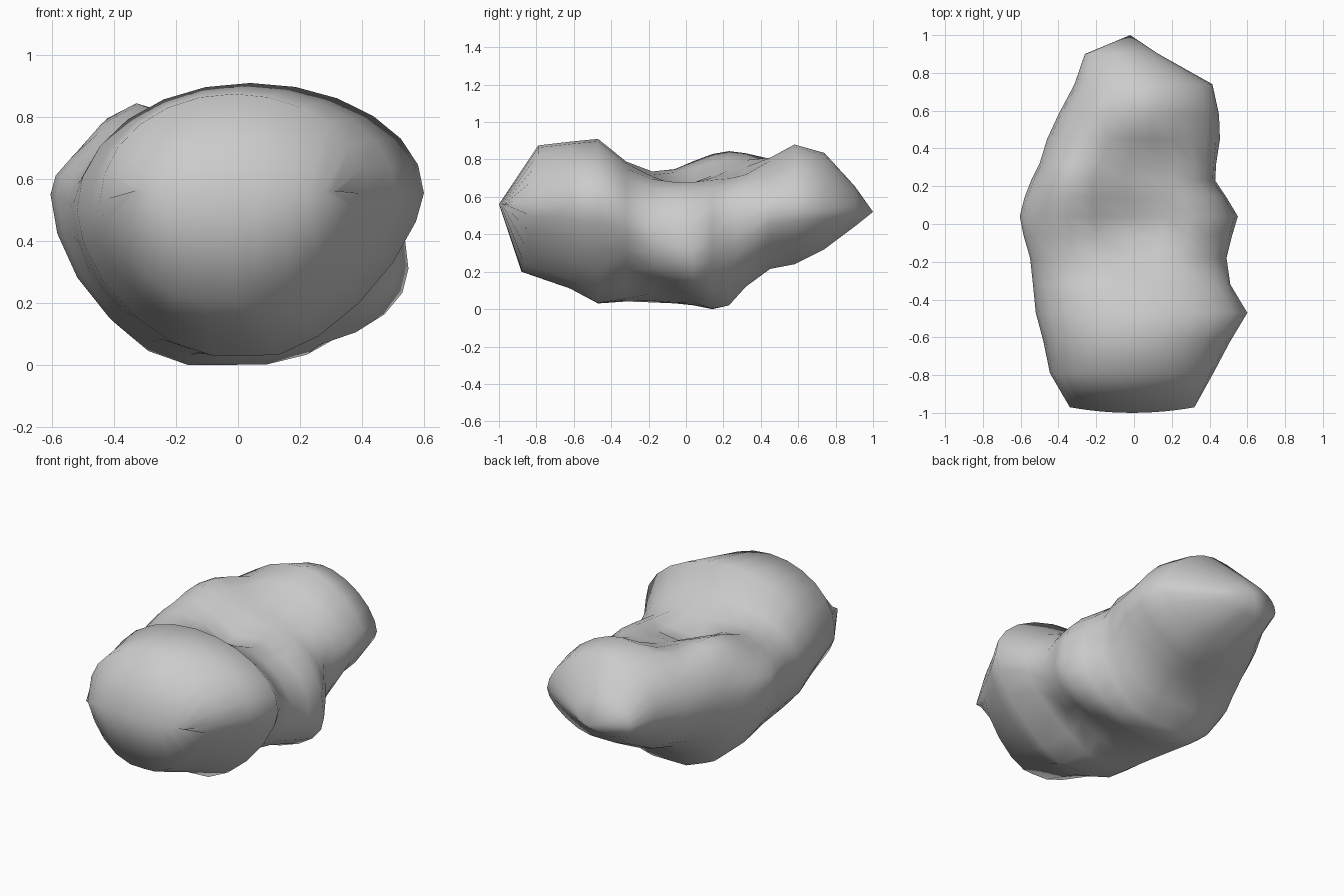
import bpy, bmesh
from math import cos, sin, pi, exp, copysign

# Cross-sections along y: y, left x, right x, bottom z, top z, left-side z, right-side z
SECTIONS = [
    (-0.97, -0.34, 0.32, 0.56, 0.56, 0.56, 0.56),
    (-0.79, -0.445, 0.42, 0.20, 0.875, 0.53, 0.55),
    (-0.62, -0.48, 0.51, 0.11, 0.895, 0.50, 0.555),
    (-0.47, -0.52, 0.60, 0.03, 0.91, 0.50, 0.555),
    (-0.32, -0.535, 0.51, 0.04, 0.79, 0.51, 0.50),
    (-0.18, -0.55, 0.49, 0.035, 0.74, 0.53, 0.40),
    (-0.06, -0.585, 0.52, 0.03, 0.72, 0.55, 0.34),
    (0.04, -0.605, 0.55, 0.02, 0.72, 0.55, 0.31),
    (0.14, -0.58, 0.49, 0.00, 0.73, 0.55, 0.36),
    (0.23, -0.545, 0.43, 0.02, 0.74, 0.54, 0.43),
    (0.32, -0.50, 0.435, 0.12, 0.76, 0.54, 0.48),
    (0.45, -0.46, 0.455, 0.215, 0.81, 0.55, 0.52),
    (0.58, -0.40, 0.45, 0.24, 0.88, 0.55, 0.53),
    (0.74, -0.315, 0.415, 0.32, 0.835, 0.55, 0.53),
    (0.90, -0.26, 0.13, 0.44, 0.66, 0.53, 0.52),
]
# Ridges and hollows: x, y, radius, height, on top (1) or underside (-1)
BUMPS = [
    (-0.36, 0.28, 0.13, 0.11, 1),
    (-0.38, 0.06, 0.13, 0.08, 1),
    (0.03, -0.02, 0.10, -0.10, 1),
    (0.12, 0.30, 0.08, -0.03, 1),
    (0.22, -0.16, 0.12, 0.08, -1),
]
SIDES = 24


def spow(v, p):
    return copysign(abs(v) ** p, v)


def corner_power(y, c, s):
    # Below 1 fills out a corner of the section, above 1 cuts it away
    if y < -0.9:
        return 0.98
    if s > 0 and c < 0 and -0.25 < y < 0.4:
        return 0.85
    if s > 0 and c > 0 and -0.1 < y < 0.4:
        return 0.82
    if s < 0 and c > 0 and y < -0.28:
        return 1.35
    if s < 0 and c < 0 and y < 0.3:
        return 1.13
    return 1.2 if y > 0.4 and c > 0 else 1.0


def ring_point(sec, i):
    y, xl, xr, zb, zt, zl, zr = sec
    a = 2 * pi * i / SIDES
    c, s = cos(a), sin(a)
    p = corner_power(y, c, s)
    c, s = spow(c, p), spow(s, p)
    x = (xl + xr) / 2 + (xr - xl) / 2 * c
    zs = zl + (zr - zl) * (c + 1) / 2
    # Underside is slightly flattened at its lowest level
    z = zs + (zt - zs) * s if s > 0 else max(zb, zs + 1.07 * (zs - zb) * s)
    for bx, by, r, h, side in BUMPS:
        if s * side > 0:
            z += h * min(1, abs(s) * 1.2) * exp(-((x - bx) ** 2 + (y - by) ** 2) / (2 * r * r))
    if sec is SECTIONS[1] and s < 0:      # chin of the front lobe juts forward
        y += 0.09 * s
    if sec is SECTIONS[0]:                # blunt front edge bows forward
        y -= 0.03 * (1 - c * c)
    return x, y, z


# Rock body lofted through the sections; front closes to an edge, back to a point
bm = bmesh.new()
rings = [[bm.verts.new(ring_point(s, i)) for i in range(SIDES)] for s in SECTIONS]
for a, b in zip(rings, rings[1:]):
    for i in range(SIDES):
        j = (i + 1) % SIDES
        bm.faces.new((a[i], a[j], b[j], b[i]))
tip = bm.verts.new((-0.02, 1.0, 0.52))
for i in range(SIDES):
    bm.faces.new((tip, rings[-1][i], rings[-1][(i + 1) % SIDES]))
bmesh.ops.remove_doubles(bm, verts=bm.verts[:], dist=0.0005)
bmesh.ops.recalc_face_normals(bm, faces=bm.faces[:])
for f in bm.faces:
    f.smooth = True
mesh = bpy.data.meshes.new("rock")
bm.to_mesh(mesh)
bm.free()
rock = bpy.data.objects.new("rock", mesh)
bpy.context.collection.objects.link(rock)
